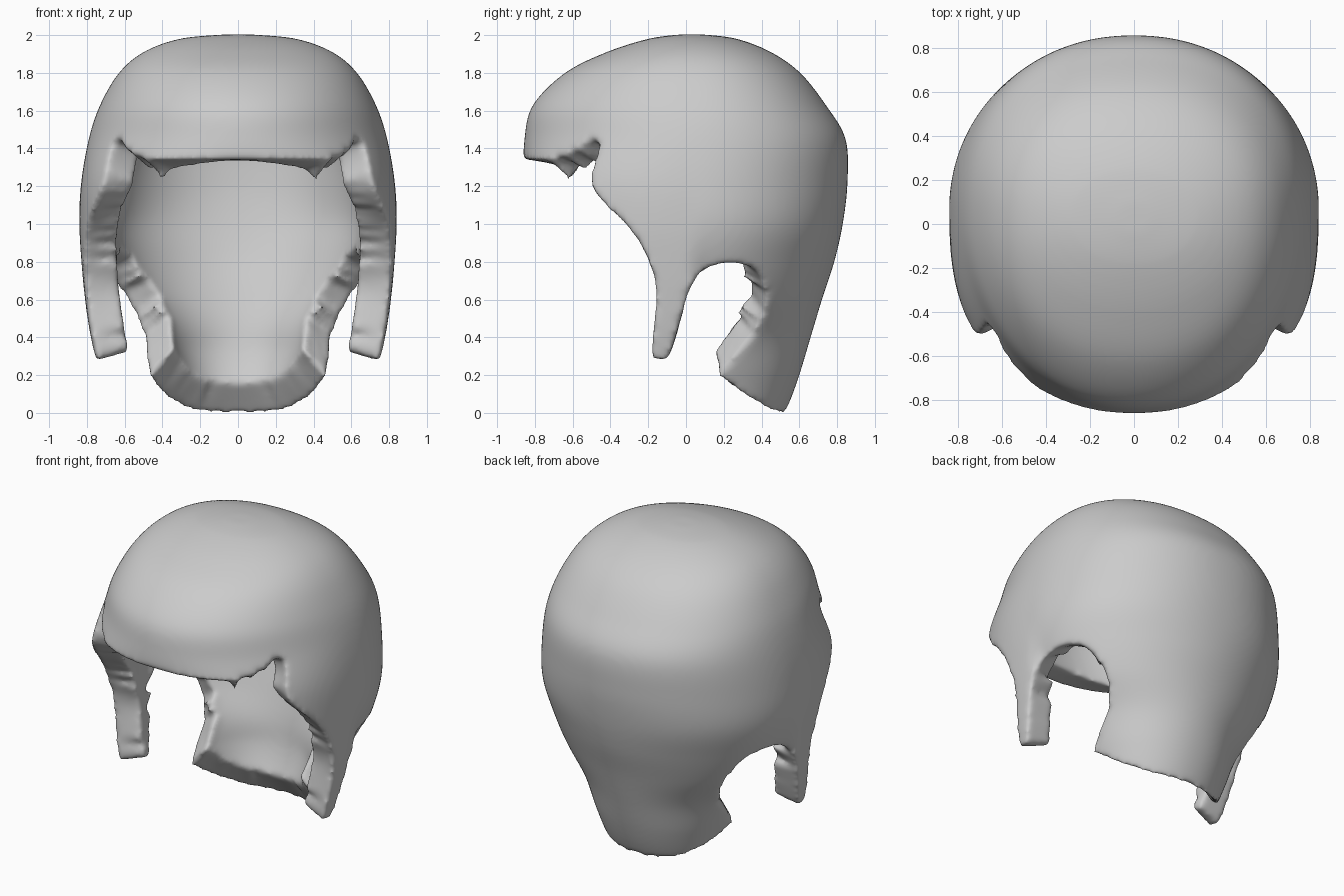
import bpy, bmesh, math
from mathutils import Vector
from mathutils.geometry import intersect_point_line

if "Cube" in bpy.data.objects:
    bpy.data.objects.remove(bpy.data.objects["Cube"])

# Horizontal sections: z, front y, back y, y of widest point, half width,
# half width of the side locks, front exponent, back exponent
LEVELS = [
    (-0.08, -0.80, 0.48, 0.12, 0.36, 0.70, 2.5, 2.1),
    (0.05, -0.80, 0.545, 0.12, 0.41, 0.72, 2.5, 2.1),
    (0.20, -0.80, 0.60, 0.10, 0.47, 0.745, 2.5, 2.1),
    (0.40, -0.80, 0.66, 0.08, 0.56, 0.785, 2.5, 2.0),
    (0.60, -0.80, 0.72, 0.06, 0.71, 0.812, 2.5, 2.0),
    (0.80, -0.80, 0.785, 0.05, 0.80, 0.83, 2.5, 2.0),
    (1.00, -0.83, 0.83, 0.05, 0.84, 0.84, 2.5, 2.1),
    (1.22, -0.86, 0.855, 0.05, 0.83, 0.83, 2.4, 2.1),
    (1.45, -0.855, 0.845, 0.05, 0.79, 0.79, 2.05, 2.15),
    (1.63, -0.81, 0.74, 0.05, 0.73, 0.73, 2.05, 2.2),
    (1.80, -0.64, 0.605, 0.04, 0.63, 0.63, 2.1, 2.2),
    (1.91, -0.42, 0.45, 0.03, 0.50, 0.50, 2.1, 2.2),
    (1.98, -0.20, 0.27, 0.03, 0.31, 0.31, 2.1, 2.1),
    (2.003, -0.04, 0.10, 0.03, 0.08, 0.08, 2.0, 2.0)]

# Side outline (y, z): fringe, temple notch, side lock, ear arch, nape
OUTLINE = [(-1.1, 1.35), (-.82, 1.34), (-.7, 1.35), (-.6, 1.39), (-.52, 1.445),
           (-.47, 1.44), (-.475, 1.37), (-.51, 1.26), (-.495, 1.18), (-.42, 1.09),
           (-.30, .97), (-.2, .8), (-.16, .62), (-.185, .31), (-.14, .28),
           (-.09, .30), (0, .59), (.05, .70), (.12, .765), (.24, .785),
           (.36, .76), (.42, .66), (.41, .53), (.34, .40), (.17, .21), (.165, .20),
           (.3, .095), (.4, .035), (.5, -.005), (.7, -.02),
           (1.1, -.02), (1.1, 2.3), (-1.1, 2.3)]


def spline(pts, steps):
    """Catmull-Rom interpolation of tuples of any size."""
    out = []
    for i in range(len(pts) - 1):
        p = [pts[max(0, min(len(pts) - 1, i + k))] for k in (-1, 0, 1, 2)]
        for s in range(steps):
            t = s / steps
            out.append(tuple(.5 * (2 * b + (c - a) * t + (2 * a - 5 * b + 4 * c - d) * t * t
                                   + (3 * b - a - 3 * c + d) * t ** 3) for a, b, c, d in zip(*p)))
    return out + [pts[-1]]


def smooth(t):
    t = max(0, min(1, t))
    return t * t * (3 - 2 * t)


def inside(y, z, poly):
    hit = False
    for (y1, z1), (y2, z2) in zip(poly, poly[1:] + poly[:1]):
        if (z1 > z) != (z2 > z) and y < y1 + (z - z1) * (y2 - y1) / (z2 - z1):
            hit = not hit
    return hit


def nearest(y, z, poly):
    best, p = None, Vector((y, z, 0))
    for a, b in zip(poly, poly[1:]):
        a, b = Vector((*a, 0)), Vector((*b, 0))
        q, t = intersect_point_line(p, a, b)
        q = a if t < 0 else b if t > 1 else q
        if best is None or (q - p).length < (best - p).length:
            best = q
    return best


# Outer skin lofted through the sections
N = 144
bm = bmesh.new()
rows = []
for z, yf, yb, yw, w, side, nf, nb in spline(LEVELS, 8):
    row = []
    for k in range(N):
        a = 2 * math.pi * (k + .5) / N
        c, s = math.cos(a), math.sin(a)
        n, r = (nb, yb - yw) if s > 0 else (nf, yw - yf)
        y = yw + math.copysign(r * abs(s) ** (2 / n), s)
        width = w + (side - w) * smooth((.12 - y) / .12)
        row.append(bm.verts.new((math.copysign(width * abs(c) ** (2 / n), c), y, z)))
    rows.append(row)
for r1, r2 in zip(rows, rows[1:]):
    for k in range(N):
        j = (k + 1) % N
        bm.faces.new((r1[k], r1[j], r2[j], r2[k]))
bm.faces.new(rows[-1])

# Trim to the side outline and pull the rim onto it
outline = spline(OUTLINE, 5)
gone = [f for f in bm.faces if not inside(*f.calc_center_median().yz, outline)]
bmesh.ops.delete(bm, geom=gone, context='FACES')
for v in bm.verts:
    if v.is_boundary:
        q = nearest(v.co.y, v.co.z, outline)
        v.co.y, v.co.z = q.x, q.y

# Inner skin, offset inwards and joined along the rim
bm.normal_update()
skin, rim = list(bm.faces), [e for e in bm.edges if e.is_boundary]
inner = {}
for v in list(bm.verts):
    nape = smooth((.5 - v.co.z) / .4) * smooth((v.co.y - .05) / .1)
    thick = .18 - .05 * nape
    inner[v] = bm.verts.new(v.co - v.normal * thick + Vector((0, 0, .11 * nape)))
for f in skin:
    bm.faces.new([inner[v] for v in reversed(f.verts)])
for e in rim:
    a, b = e.verts
    bm.faces.new((b, a, inner[a], inner[b]))
bmesh.ops.recalc_face_normals(bm, faces=bm.faces)

me = bpy.data.meshes.new("hair_shell")
bm.to_mesh(me)
bm.free()
hair = bpy.data.objects.new("hair_shell", me)
bpy.context.collection.objects.link(hair)

# Fuse and soften the rims
rm = hair.modifiers.new("fuse", 'REMESH')
rm.mode, rm.voxel_size, rm.use_smooth_shade = 'VOXEL', .016, True
sm = hair.modifiers.new("soften", 'SMOOTH')
sm.factor, sm.iterations = .5, 12
